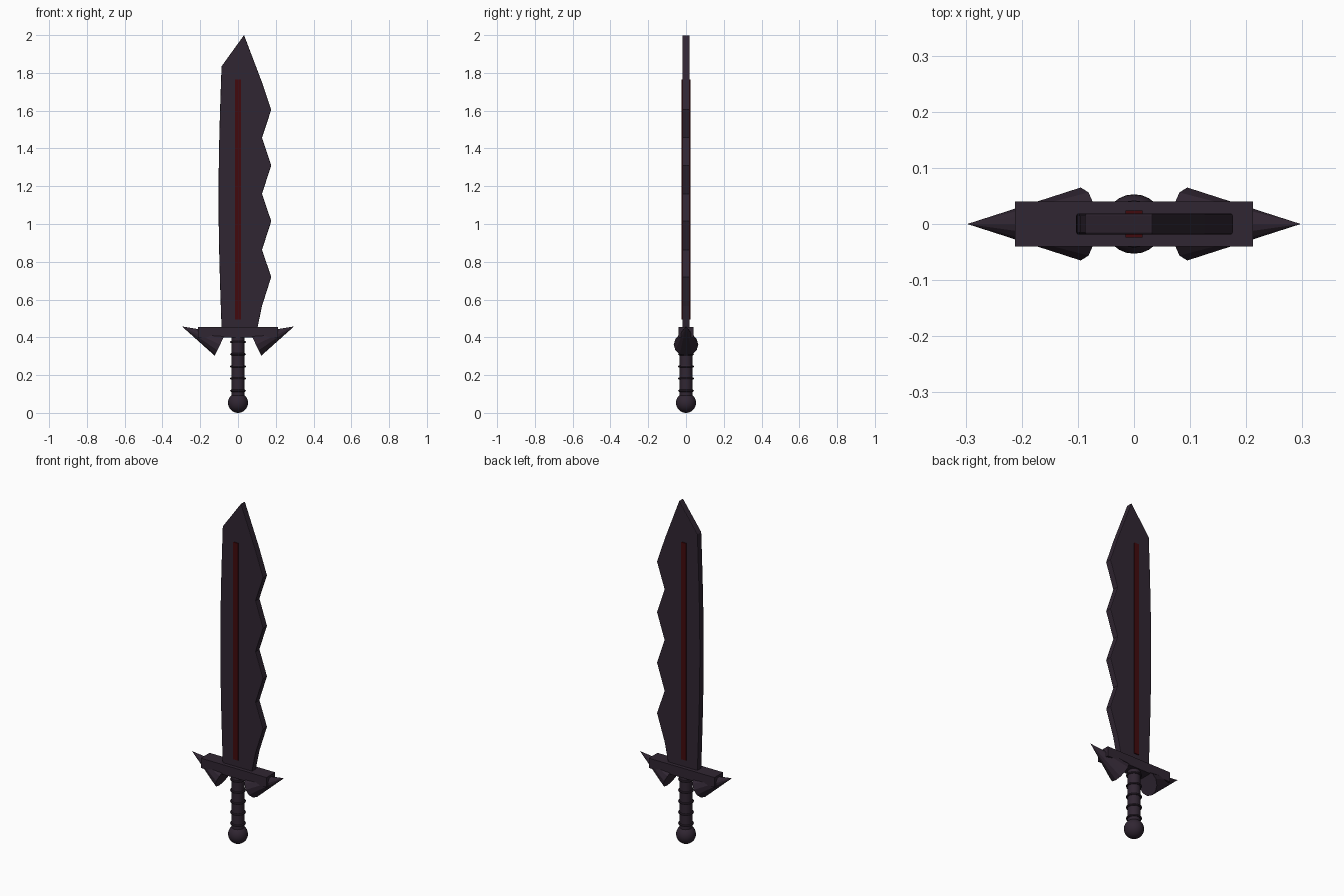
import bpy, bmesh, math
from mathutils import Vector

if "Cube" in bpy.data.objects:
    bpy.data.objects.remove(bpy.data.objects["Cube"])


def material(name, rgb):
    m = bpy.data.materials.new(name)
    m.diffuse_color = (*rgb, 1)
    m.use_nodes = True
    m.node_tree.nodes["Principled BSDF"].inputs["Base Color"].default_value = m.diffuse_color
    return m


DARK = material("dark purple steel", (0.03, 0.019, 0.032))
RED = material("dark red inlay", (0.055, 0.003, 0.004))


def finish(name, mat, smooth=False):
    ob = bpy.context.object
    ob.name = name
    ob.data.materials.append(mat)
    if smooth:
        bpy.ops.object.shade_smooth_by_angle(angle=math.radians(40))
    return ob


def box(name, mat, x, y, z0, z1):
    bpy.ops.mesh.primitive_cube_add(size=1, location=(0, 0, (z0 + z1) / 2))
    bpy.context.object.scale = (2 * x, 2 * y, z1 - z0)
    bpy.ops.object.transform_apply(location=False, rotation=False, scale=True)
    return finish(name, mat)


# Blade: bowed back, wavy cutting edge, angled tip
back = [(-0.087 - 0.016 * math.sin(math.pi * i / 12), 0.45 + 1.385 * i / 12) for i in range(13)]
edge = [(0.032, 2.0), (0.127, 1.75)]
for i in range(4):
    edge += [(0.176, 1.605 - 0.295 * i), (0.127, 1.457 - 0.297 * i)]
edge.append((0.103, 0.45))
bm = bmesh.new()
face = bm.faces.new([bm.verts.new((x, -0.019, z)) for x, z in back + edge])
ext = bmesh.ops.extrude_face_region(bm, geom=[face])
bmesh.ops.translate(bm, vec=(0, 0.038, 0),
                    verts=[v for v in ext["geom"] if isinstance(v, bmesh.types.BMVert)])
bmesh.ops.recalc_face_normals(bm, faces=bm.faces)
mesh = bpy.data.meshes.new("blade")
bm.to_mesh(mesh)
bm.free()
blade = bpy.data.objects.new("blade", mesh)
bpy.context.collection.objects.link(blade)
mesh.materials.append(DARK)
bevel = blade.modifiers.new("soft edges", "BEVEL")
bevel.width = 0.004
bevel.segments = 2
bevel.limit_method = "ANGLE"
bevel.angle_limit = math.radians(60)

# Red inlay and crossguard
box("blade_inlay", RED, 0.0155, 0.024, 0.495, 1.765)
box("crossguard", DARK, 0.2125, 0.0405, 0.398, 0.455)

# Guard spikes
for side, label in ((-1, "left"), (1, "right")):
    base, tip = Vector((side * 0.095, 0, 0.361)), Vector((side * 0.297, 0, 0.458))
    axis = tip - base
    bpy.ops.mesh.primitive_cone_add(vertices=12, radius1=0.065, radius2=0, depth=axis.length,
                                    location=(base + tip) / 2,
                                    rotation=(0, math.atan2(axis.x, axis.z), 0))
    finish(label + "_guard_spike", DARK)

# Grip with rings
bpy.ops.mesh.primitive_cylinder_add(vertices=24, radius=0.034, depth=0.33, location=(0, 0, 0.245))
finish("grip", DARK, True)
for i in range(5):
    bpy.ops.mesh.primitive_torus_add(major_radius=0.036, minor_radius=0.006, major_segments=24,
                                     minor_segments=8, location=(0, 0, 0.117 + 0.0645 * i))
    finish("grip_ring_%d" % (i + 1), DARK, True)

# Pommel
bpy.ops.mesh.primitive_uv_sphere_add(segments=24, ring_count=16, radius=0.053, location=(0, 0, 0.053))
finish("pommel", DARK, True)
